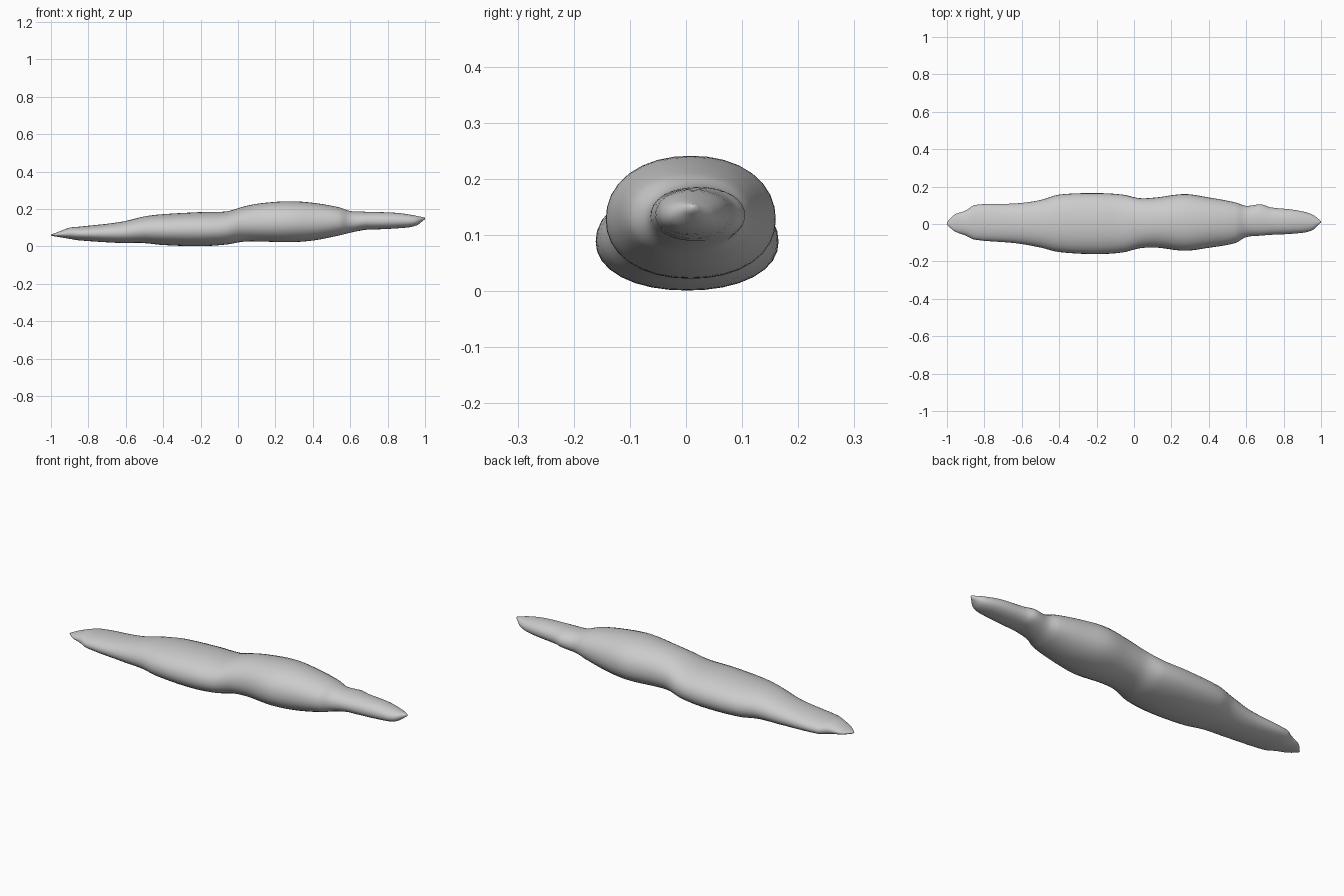
import bpy, bmesh
from math import cos, sin, pi

if "Cube" in bpy.data.objects:
    bpy.data.objects.remove(bpy.data.objects["Cube"])

# Body outline stations: x, y min, y max, z min, z max
stations = [
    (-1.00, -0.005, 0.010, 0.057, 0.063),
    (-0.96, -0.038, 0.050, 0.050, 0.078),
    (-0.90, -0.062, 0.072, 0.040, 0.100),
    (-0.85, -0.084, 0.102, 0.032, 0.105),
    (-0.63, -0.103, 0.110, 0.018, 0.130),
    (-0.50, -0.126, 0.128, 0.017, 0.160),
    (-0.40, -0.150, 0.157, 0.007, 0.172),
    (-0.20, -0.161, 0.165, 0.001, 0.183),
    (-0.06, -0.152, 0.157, 0.010, 0.187),
    (0.03, -0.130, 0.138, 0.025, 0.213),
    (0.12, -0.126, 0.142, 0.026, 0.230),
    (0.27, -0.143, 0.160, 0.022, 0.241),
    (0.40, -0.127, 0.142, 0.031, 0.233),
    (0.54, -0.102, 0.116, 0.058, 0.209),
    (0.60, -0.070, 0.097, 0.073, 0.189),
    (0.68, -0.062, 0.105, 0.088, 0.185),
    (0.73, -0.058, 0.089, 0.090, 0.184),
    (0.86, -0.051, 0.075, 0.097, 0.178),
    (0.95, -0.035, 0.052, 0.110, 0.164),
    (1.00, 0.008, 0.016, 0.145, 0.154),
]
SIDES, STEPS = 32, 5


def slope(i, k):
    a, b = stations[max(i - 1, 0)], stations[min(i + 1, len(stations) - 1)]
    return (b[k] - a[k]) / (b[0] - a[0])


def blend(i, t):
    """Smooth curve between station i and the next."""
    p, q = stations[i], stations[i + 1]
    h = q[0] - p[0]
    row = [p[0] + h * t]
    for k in range(1, 5):
        row.append((2*t**3 - 3*t**2 + 1) * p[k] + (t**3 - 2*t**2 + t) * h * slope(i, k)
                   + (3*t**2 - 2*t**3) * q[k] + (t**3 - t**2) * h * slope(i + 1, k))
    return row


def ring(bm, row):
    """Slightly full oval section, each side with its own reach."""
    x, y0, y1, z0, z1 = row
    cy = (y0 + y1) * 0.5
    cz = z0 + (z1 - z0) * 0.48
    verts = []
    for j in range(SIDES):
        c, s = cos(2 * pi * j / SIDES), sin(2 * pi * j / SIDES)
        f = (abs(c)**2.15 + abs(s)**2.15) ** (-1 / 2.15)
        y = cy + c * f * (y1 - y0) / 2
        z = cz + s * f * ((z1 - cz) if s > 0 else (cz - z0))
        verts.append(bm.verts.new((x, y, z)))
    return verts


# Loft the body and close both tips
bm = bmesh.new()
rows = [blend(i, s / STEPS) for i in range(len(stations) - 1) for s in range(STEPS)]
rows.append(stations[-1])
rings = [ring(bm, r) for r in rows]
for a, b in zip(rings, rings[1:]):
    for j in range(SIDES):
        k = (j + 1) % SIDES
        bm.faces.new((a[j], a[k], b[k], b[j]))
bm.faces.new(rings[0])
bm.faces.new(rings[-1])
bmesh.ops.recalc_face_normals(bm, faces=bm.faces)
for f in bm.faces:
    f.smooth = True

mesh = bpy.data.meshes.new("body")
bm.to_mesh(mesh)
bm.free()
body = bpy.data.objects.new("body", mesh)
bpy.context.collection.objects.link(body)
